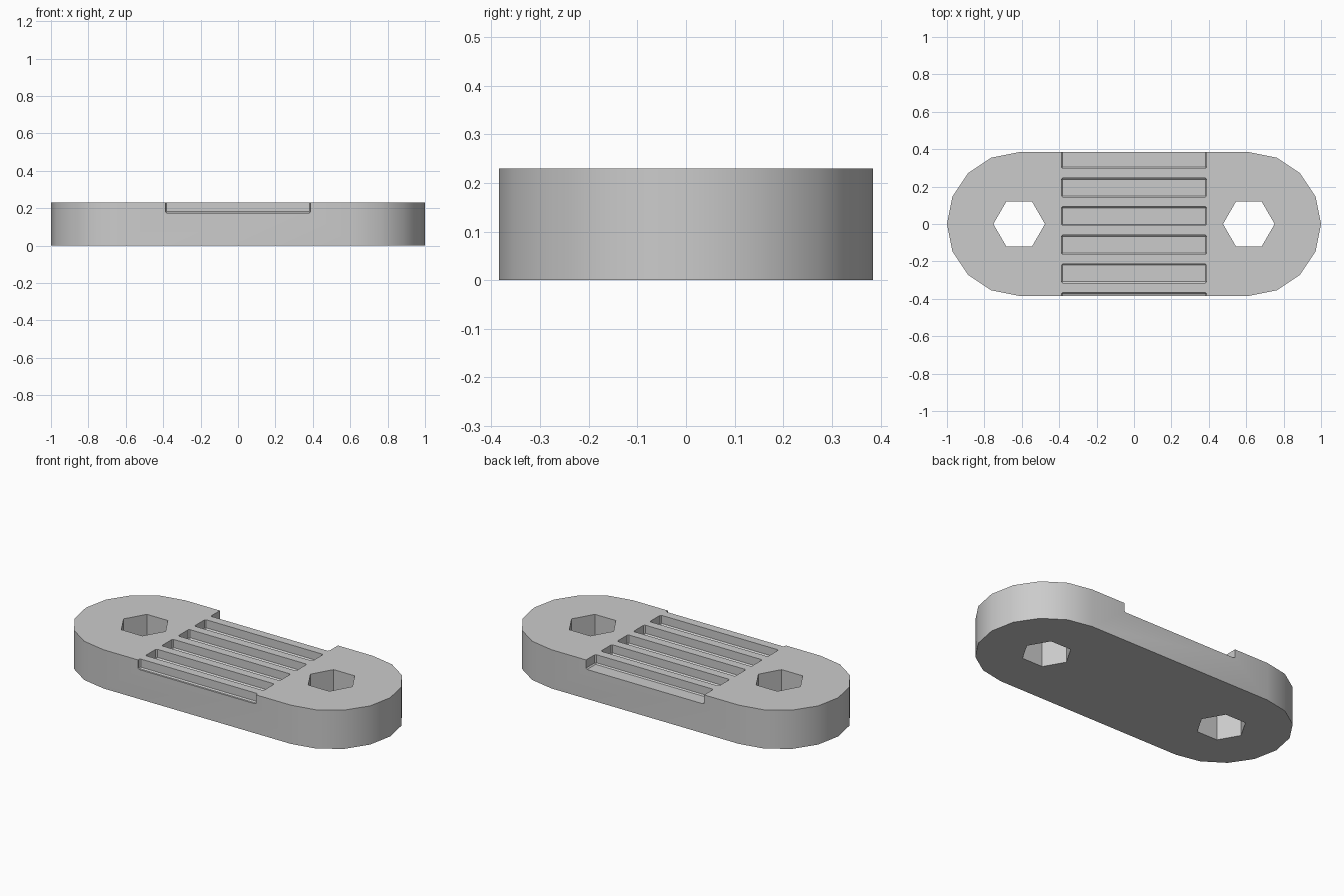
import bpy
import bmesh
import math

cube = bpy.data.objects.get("Cube")
if cube:
    bpy.data.objects.remove(cube, do_unlink=True)

HEIGHT, RADIUS, END_X = 0.23, 0.384, 0.616
HOLE_RADIUS = 0.138
SLOT_HALF, SLOT_FLOOR, SLOT_WIDTH, SLOT_STEP = 0.388, 0.175, 0.102, 0.153

grey = bpy.data.materials.new("light grey")
grey.use_nodes = True
grey.diffuse_color = (0.6, 0.6, 0.6, 1)
grey.node_tree.nodes["Principled BSDF"].inputs["Base Color"].default_value = grey.diffuse_color


def arc(cx, radius, start, sweep, steps):
    return [(cx + radius * math.cos(start + sweep * i / steps),
             radius * math.sin(start + sweep * i / steps)) for i in range(steps + 1)]


def to_object(name, bm):
    bmesh.ops.recalc_face_normals(bm, faces=bm.faces)
    mesh = bpy.data.meshes.new(name)
    bm.to_mesh(mesh)
    bm.free()
    mesh.materials.append(grey)
    obj = bpy.data.objects.new(name, mesh)
    bpy.context.collection.objects.link(obj)
    return obj


def prism(name, outline, z0, z1):
    bm = bmesh.new()
    face = bm.faces.new([bm.verts.new((x, y, z0)) for x, y in outline])
    up = bmesh.ops.extrude_face_region(bm, geom=[face])
    bmesh.ops.translate(bm, vec=(0, 0, z1 - z0),
                        verts=[v for v in up["geom"] if isinstance(v, bmesh.types.BMVert)])
    return to_object(name, bm)


def slot_cutter(name, y):
    # Box with slightly broken edges, rising clear of the plate
    top = HEIGHT + 0.1
    bm = bmesh.new()
    bmesh.ops.create_cube(bm, size=1)
    bmesh.ops.scale(bm, vec=(2 * SLOT_HALF, SLOT_WIDTH, top - SLOT_FLOOR), verts=bm.verts)
    bmesh.ops.translate(bm, vec=(0, y, (top + SLOT_FLOOR) / 2), verts=bm.verts)
    bmesh.ops.bevel(bm, geom=list(bm.edges), offset=0.007, segments=1, affect="EDGES")
    return to_object(name, bm)


# Plate with rounded ends
half = math.pi / 2
plate = prism("plate", arc(END_X, RADIUS, -half, math.pi, 8)
              + arc(-END_X, RADIUS, half, math.pi, 8), 0, HEIGHT)

# Hexagonal through holes
cutters = [prism(side + "_hole_cutter", arc(x, HOLE_RADIUS, 0, 2 * math.pi, 6)[:-1], -0.1, HEIGHT + 0.1)
           for side, x in (("left", END_X - 0.002), ("right", 0.002 - END_X))]

# Row of grip slots, the outer two open at the edges
cutters += [slot_cutter(f"slot_cutter_{i}", 0.042 + i * SLOT_STEP) for i in range(-3, 3)]

bpy.context.view_layer.objects.active = plate
plate.select_set(True)
for cutter in cutters:
    cut = plate.modifiers.new(cutter.name, "BOOLEAN")
    cut.operation, cut.solver, cut.object = "DIFFERENCE", "EXACT", cutter
    bpy.ops.object.modifier_apply(modifier=cut.name)
for cutter in cutters:
    bpy.data.objects.remove(cutter, do_unlink=True)

bpy.ops.object.shade_smooth_by_angle(angle=math.radians(30))
